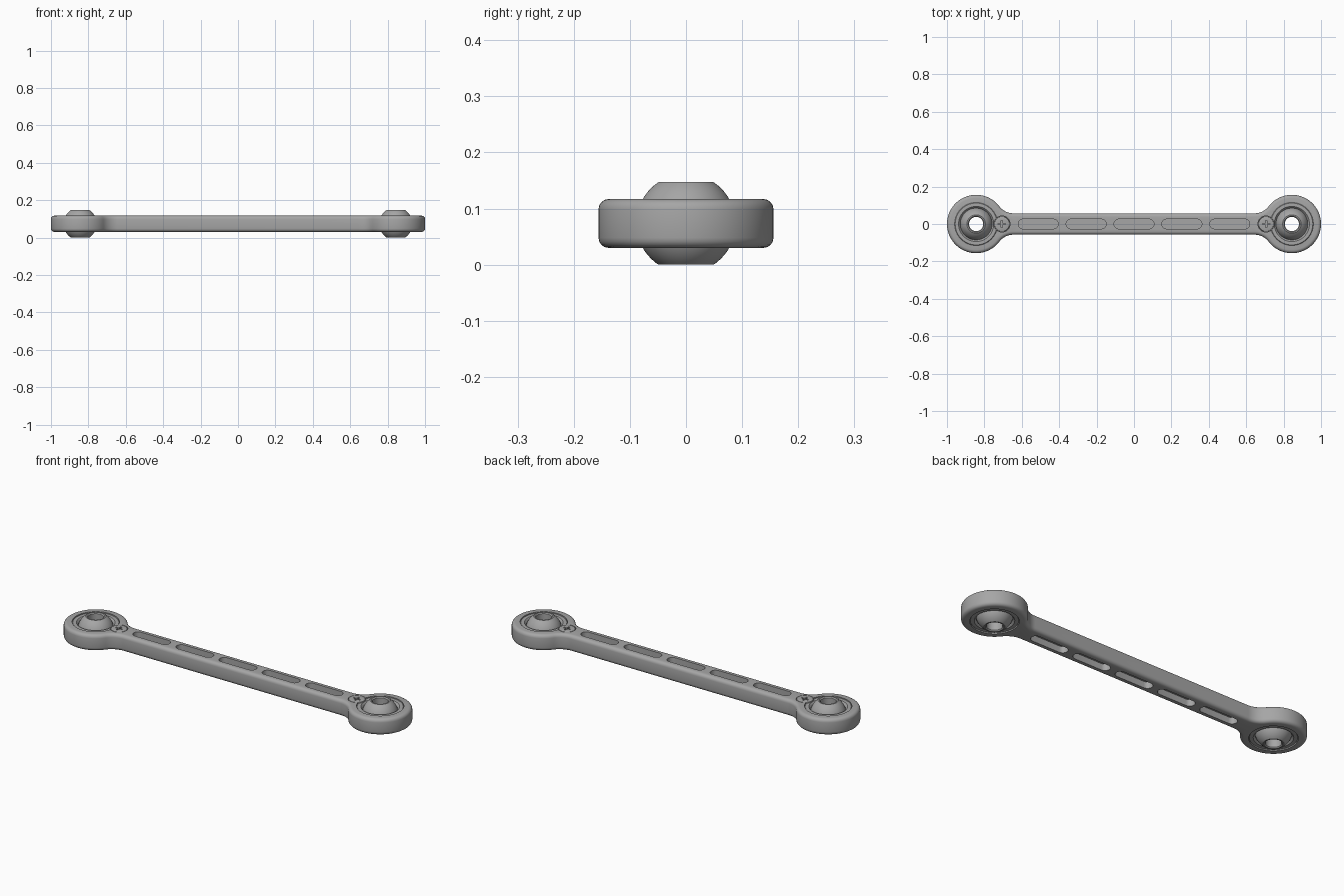
import bpy, bmesh, math
from math import sin, cos, pi, sqrt, atan2

old = bpy.data.objects.get("Cube")
if old:
    bpy.data.objects.remove(old, do_unlink=True)

MID = 0.0735                       # mid height of the link
LOW, HIGH = 0.03, 0.117            # body faces
HEAD_X, HEAD_R, BAR = 0.844, 0.156, 0.057
SEAT_R = 0.115

grey = bpy.data.materials.new("satin grey metal")
grey.use_nodes = True
grey.diffuse_color = (0.38, 0.38, 0.38, 1)
grey.node_tree.nodes["Principled BSDF"].inputs["Base Color"].default_value = (0.38, 0.38, 0.38, 1)


def finish(bm, name):
    bmesh.ops.recalc_face_normals(bm, faces=bm.faces)
    mesh = bpy.data.meshes.new(name)
    bm.to_mesh(mesh)
    bm.free()
    mesh.materials.append(grey)
    obj = bpy.data.objects.new(name, mesh)
    bpy.context.collection.objects.link(obj)
    return obj


def prism(name, outline, z0, z1):
    bm = bmesh.new()
    face = bm.faces.new([bm.verts.new((x, y, z0)) for x, y in outline])
    res = bmesh.ops.extrude_face_region(bm, geom=[face])
    top = [v for v in res["geom"] if isinstance(v, bmesh.types.BMVert)]
    bmesh.ops.translate(bm, verts=top, vec=(0, 0, z1 - z0))
    return finish(bm, name)


def arc(cx, cy, r, a0, a1, n):
    return [(cx + r * cos(a0 + (a1 - a0) * i / n), cy + r * sin(a0 + (a1 - a0) * i / n))
            for i in range(n + 1)]


def circle(cx, r, n=64):
    return arc(cx, 0, r, 0, 2 * pi, n)[:-1]


def slot(cx, half_len, r):
    c = half_len - r
    return arc(cx + c, 0, r, -pi / 2, pi / 2, 12) + arc(cx - c, 0, r, pi / 2, 3 * pi / 2, 12)


def lathe(name, profile, cx, n=64):
    """Revolve a closed (radius, z) profile around a vertical axis at cx."""
    bm = bmesh.new()
    rings = [[bm.verts.new((cx + r * cos(2 * pi * i / n), r * sin(2 * pi * i / n), z))
              for r, z in profile] for i in range(n)]
    m = len(profile)
    for i in range(n):
        a, b = rings[i], rings[(i + 1) % n]
        for j in range(m):
            k = (j + 1) % m
            bm.faces.new((a[j], b[j], b[k], a[k]))
    return finish(bm, name)


def apply_modifier(obj, mod):
    with bpy.context.temp_override(object=obj, active_object=obj, selected_objects=[obj]):
        bpy.ops.object.modifier_apply(modifier=mod.name)


def cut(obj, cutter):
    mod = obj.modifiers.new("cut", 'BOOLEAN')
    mod.operation, mod.solver, mod.object = 'DIFFERENCE', 'EXACT', cutter
    bpy.context.view_layer.update()
    apply_modifier(obj, mod)
    bpy.data.objects.remove(cutter, do_unlink=True)


def bevel(obj, width, segments):
    mod = obj.modifiers.new("round", 'BEVEL')
    mod.width, mod.segments = width, segments
    mod.limit_method, mod.angle_limit = 'ANGLE', math.radians(50)
    apply_modifier(obj, mod)


def smooth(obj):
    bpy.ops.object.select_all(action='DESELECT')
    obj.select_set(True)
    bpy.context.view_layer.objects.active = obj
    bpy.ops.object.shade_smooth_by_angle(angle=math.radians(32))


# Link body outline: round head blended into the bar by a tangent fillet
dx = 0.2
fr = (dx * dx + BAR * BAR - HEAD_R * HEAD_R) / (2 * (HEAD_R - BAR))
fy = BAR + fr
touch = atan2(fy, -dx)
quarter = (arc(HEAD_X, 0, HEAD_R, 0, touch, 36)
           + arc(HEAD_X - dx, fy, fr, touch - pi, -pi / 2, 12)[1:])
half = quarter + [(-x, y) for x, y in reversed(quarter)]
outline = half + [(x, -y) for x, y in reversed(half[1:-1])]
body = prism("link_body", outline, LOW, HIGH)
bevel(body, 0.018, 4)

# Bearing bores and screw recesses
for s in (-1, 1):
    cut(body, prism("bore_cutter", circle(s * HEAD_X, SEAT_R), -0.1, 0.3))
    cut(body, prism("recess_cutter", circle(s * 0.706, 0.043, 40), 0.098, 0.3))

# Row of pockets on both faces, leaving a thin web
for i in range(-2, 3):
    cut(body, prism("pocket_cutter", slot(i * 0.256, 0.107, 0.026), 0.083, 0.3))
    cut(body, prism("pocket_cutter", slot(i * 0.256, 0.107, 0.026), -0.1, 0.064))
smooth(body)

# Bearings, one per head
BALL_R, HOLE_R, HALF = 0.0885, 0.038, 0.0735
for s, side in ((-1, "right"), (1, "left")):
    cx = s * HEAD_X
    # Ball with flat ends and a chamfered through hole
    end = atan2(HALF, sqrt(BALL_R ** 2 - HALF ** 2))
    ball = [(r, z + MID) for r, z in arc(0, 0, BALL_R, -end, end, 20)]
    ball += [(HOLE_R + 0.005, MID + HALF), (HOLE_R, MID + HALF - 0.005),
             (HOLE_R, MID - HALF + 0.005), (HOLE_R + 0.005, MID - HALF)]
    smooth(lathe(side + "_ball", ball, cx))

    # Outer race around the ball, slightly sunk, with chamfered rims
    grip = 0.028
    race = [(sqrt(0.0895 ** 2 - (grip * t / 4) ** 2), MID + grip * t / 4) for t in range(-4, 5)]
    race += [(0.091, 0.110), (0.094, 0.113), (0.112, 0.113), (0.115, 0.110),
             (0.115, 0.037), (0.112, 0.034), (0.094, 0.034), (0.091, 0.037)]
    ring = lathe(side + "_race", race, cx)
    cut(ring, prism("race_notch_cutter", circle(s * 0.706, 0.043, 40), 0.098, 0.3))
    smooth(ring)

    # Retaining screw with a cross drive
    screw = prism(side + "_screw", circle(s * 0.706, 0.041, 40), 0.096, 0.118)
    bevel(screw, 0.003, 2)
    for hx, hy in ((0.02, 0.004), (0.004, 0.02)):
        x = s * 0.706
        cut(screw, prism("drive_cutter", [(x - hx, -hy), (x + hx, -hy), (x + hx, hy), (x - hx, hy)],
                         0.107, 0.3))
    smooth(screw)
